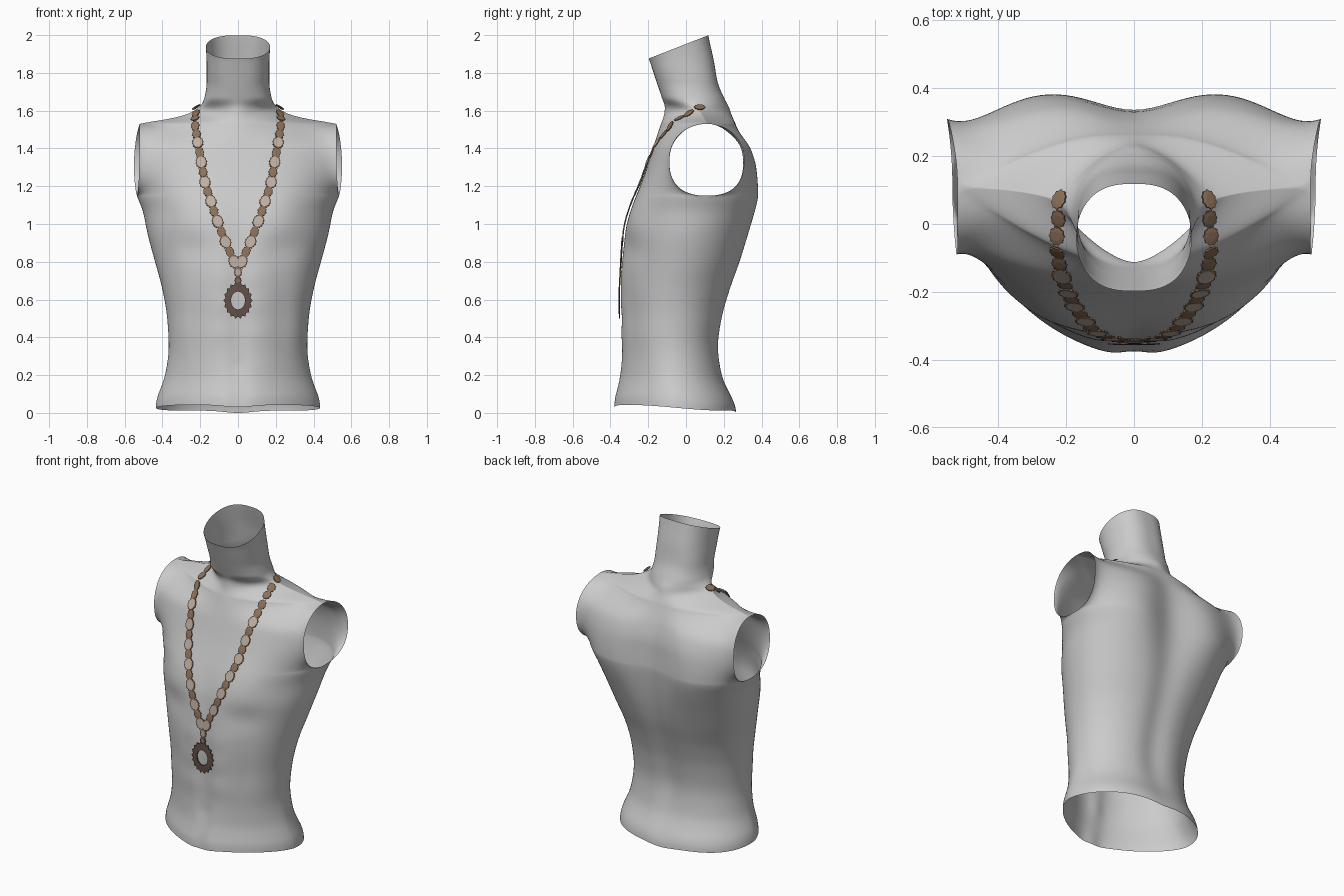
import bpy, bmesh, math
from mathutils import Vector, Matrix
from mathutils.bvhtree import BVHTree

cube = bpy.data.objects.get("Cube")
if cube:
    bpy.data.objects.remove(cube)


def material(name, rgb):
    m = bpy.data.materials.new(name)
    m.use_nodes = True
    m.diffuse_color = (*rgb, 1)
    m.node_tree.nodes["Principled BSDF"].inputs["Base Color"].default_value = (*rgb, 1)
    return m


grey = material("grey body", (0.6, 0.6, 0.6))
tan = material("tan bead", (0.27, 0.165, 0.10))
pale = material("pale stone", (0.52, 0.43, 0.37))
dark = material("dark brown", (0.13, 0.08, 0.065))

# Torso outline by height: z, half width, front y, back y, side y
ROWS = [
    (0.0, .435, -.39, .265, -.05), (0.2, .385, -.358, .197, -.07),
    (0.35, .367, -.345, .18, -.07), (0.5, .375, -.345, .2, -.06),
    (0.65, .40, -.35, .242, -.04), (0.8, .44, -.345, .295, 0),
    (0.95, .48, -.325, .34, .04), (1.08, .507, -.285, .37, .09),
    (1.15, .535, -.26, .38, .11), (1.3, .537, -.208, .372, .11),
    (1.42, .532, -.17, .338, .11), (1.53, .52, -.135, .285, .11),
    (1.555, .37, -.125, .27, .10), (1.585, .26, -.117, .252, .08),
    (1.62, .205, -.113, .234, .06), (1.66, .18, -.125, .207, .03),
    (1.75, .166, -.155, .168, .01), (1.85, .166, -.188, .15, -.02),
    (2.08, .18, -.265, .11, -.08)]


def slope(i, k):
    if i in (0, len(ROWS) - 1):
        return 0
    a, b, c = ROWS[i - 1], ROWS[i], ROWS[i + 1]
    d, e = (b[k] - a[k]) / (b[0] - a[0]), (c[k] - b[k]) / (c[0] - b[0])
    return 2 * d * e / (d + e) if d * e > 0 else 0


def outline(z, k):
    """Smooth interpolation of the outline without overshoot."""
    i = max(j for j in range(len(ROWS) - 1) if ROWS[j][0] <= z + 1e-9)
    a, b = ROWS[i], ROWS[i + 1]
    h = b[0] - a[0]
    t = (z - a[0]) / h
    s = t * t * (3 - 2 * t)
    return (a[k] * (1 - s) + b[k] * s + h * slope(i, k) * t * (1 - t) ** 2
            - h * slope(i + 1, k) * t * t * (1 - t))


def bump(v, width):
    return math.exp(-(v / width) ** 2)


def step(v, lo, hi):
    t = min(1, max(0, (v - lo) / (hi - lo)))
    return t * t * (3 - 2 * t)


ARM_Z, ARM_H, ARM_D = 1.34, 0.19, 0.2


def front_relief(x, z):
    ax = abs(x)
    r = .022 * bump(ax - .24, .15) * bump(z - 1.07, .14)           # chest
    r -= .015 * bump(ax - .25, .12) * bump(z - .87, .07)           # below chest
    r -= .015 * bump(x, .05) * step(z, 1.15, .9)                   # centre line
    r -= .01 * bump(x, .025) * bump(z - .25, .035)                 # navel
    r += .005 * bump(ax - .09, .06) * sum(bump(z - c, .05) for c in (.42, .57, .72))
    r -= .01 * bump(ax - .24, .05) * bump(z - .5, .25)             # flank
    return r


def back_relief(x, z):
    ax = abs(x)
    upper = bump(z - 1.2, .3)
    r = -(.022 + .025 * upper) * bump(x, .08 + .06 * upper) * step(z, 1.7, 1.45) * step(z, .0, .4)
    r += .013 * bump(ax - .28, .13) * upper                        # shoulder blade
    return r


def surface_point(t, z, side):
    """side -1 is the front sheet, +1 the back sheet."""
    w, yf, yb, ye = (outline(z, k) for k in (1, 2, 3, 4))
    u = math.sin(math.pi / 2 * t)
    au = abs(u)
    d = min(1, abs(z - ARM_Z) / ARM_H)
    e = 2.5 if z < ARM_Z else 2.1
    arm = (1 - d ** e) ** (1 / e) if d < 1 - 1e-6 else 0
    half, mid = (yb - yf) / 2, (yf + yb) / 2
    # Belly is more pointed in front near the hem, chest and neck are squarer
    low = step(z, .45, .1) * (side < 0)
    power = 2.25 - .6 * low + .5 * step(z, 1.65, 1.8) + .75 * bump(z - 1.2, .22)
    body = half * max(0, 1 - au ** power) ** (.5 + .09 * low)
    # Shoulder tops fall away from a narrow ridge
    ridge = step(z, 1.40, 1.53) * step(z, 1.67, 1.58)
    body += ridge * (half * max(0, 1 - au ** 1.5) - body)
    lip = ARM_D * arm * (.6 + .4 * au * au)
    depth = (body ** 4 + lip ** 4) ** .25 - (1 - au ** 4) * (
        (half ** 4 + (.6 * ARM_D * arm) ** 4) ** .25 - half)
    y = mid + (ye - mid) * au ** 2 + side * depth
    x = w * u
    relief = front_relief(x, z) if side < 0 else back_relief(x, z)
    y += side * relief * max(0, 1 - au ** 4)
    x += .07 * (y - .11) * u * au ** 5 * arm
    # The hem rises gently toward the front
    hem = step(z, .3, 0) * (.012 + .03 * step(y, .2, -.3) - .012 * bump(x, .1))
    return Vector((x, y, z + hem))


# Torso: front and back sheets that join wherever the sides close
N = 64
levels = [1.15 * i / 60 for i in range(60)]
levels += [ARM_Z - ARM_H * math.cos(math.pi * i / 36) for i in range(36)]
levels += [1.53 + .54 * i / 80 for i in range(81)]
bm = bmesh.new()
for side in (-1, 1):
    grid = [[bm.verts.new(surface_point(2 * j / N - 1, z, side)) for j in range(N + 1)]
            for z in levels]
    for a, b in zip(grid, grid[1:]):
        for j in range(N):
            quad = (a[j], a[j + 1], b[j + 1], b[j])
            bm.faces.new(quad if side < 0 else quad[::-1])
bmesh.ops.remove_doubles(bm, verts=bm.verts, dist=.0004)
# Slanted neck opening
bmesh.ops.bisect_plane(bm, geom=bm.verts[:] + bm.edges[:] + bm.faces[:],
                       plane_co=(0, -.2, 1.875), plane_no=(0, -.125, .32),
                       clear_outer=True)
for f in bm.faces:
    f.smooth = True
# Ease the seams between the levels, leaving the open rims in place
inside = [v for v in bm.verts if not v.is_boundary and .1 < v.co.z < 1.7]
for _ in range(6):
    bmesh.ops.smooth_vert(bm, verts=inside, factor=.5, use_axis_x=True,
                          use_axis_y=True, use_axis_z=True)
bm.normal_update()
tree = BVHTree.FromBMesh(bm)
mesh = bpy.data.meshes.new("torso")
bm.to_mesh(mesh)
bm.free()
mesh.materials.append(grey)
torso = bpy.data.objects.new("torso", mesh)
bpy.context.collection.objects.link(torso)


def resting_place(point):
    """Point lifted just clear of the torso, with the outward direction."""
    loc, n, _, _ = tree.find_nearest(point)
    if n.dot(Vector((0, -.7, .5))) < 0:
        n = -n
    return loc + n * min(.02, max(.008, (point - loc).dot(n))), n


def medallion(name, loc, n, along, rx, rz, teeth, inner, mats, open_centre=False):
    """Scalloped oval plate with a stone or an opening in the middle."""
    up = (along - n * along.dot(n)).normalized()
    frame = Matrix((up.cross(n), up, n)).transposed()
    count = teeth * 2
    b = bmesh.new()

    def ring(scale, h, scallop):
        out = []
        for i in range(count):
            a = math.pi * i / teeth
            r = scale * (1 - scallop * (i % 2))
            out.append(b.verts.new(loc + frame @ Vector((rx * r * math.cos(a),
                                                         rz * r * math.sin(a), h))))
        return out

    rings = [ring(inner, 0, 0), ring(1, 0, .13), ring(1, .005, .13), ring(inner, .007, 0)]
    pairs = list(zip(rings, rings[1:]))
    if open_centre:
        pairs.append((rings[3], rings[0]))
    else:
        b.faces.new(rings[3]).material_index = 1
        b.faces.new(rings[0][::-1])
    for p, q in pairs:
        for i in range(count):
            k = (i + 1) % count
            b.faces.new((p[i], p[k], q[k], q[i]))
    m = bpy.data.meshes.new(name)
    b.to_mesh(m)
    b.free()
    for mat in mats:
        m.materials.append(mat)
    bpy.context.collection.objects.link(bpy.data.objects.new(name, m))


# Necklace path on the left half, mirrored to the right
PATH = [Vector(p) for p in [
    (.212, .07, 1.605), (.224, -.03, 1.55), (.219, -.12, 1.47), (.20, -.19, 1.36),
    (.175, -.24, 1.22), (.13, -.28, 1.07), (.075, -.32, .92), (.02, -.34, .80)]]
lengths = [(b - a).length for a, b in zip(PATH, PATH[1:])]
COUNT = 18


def along_path(s):
    for a, b, l in zip(PATH, PATH[1:], lengths):
        if s <= l + 1e-6:
            return a.lerp(b, s / l), (b - a).normalized()
        s -= l


for sign, word in ((1, "left"), (-1, "right")):
    for i in range(COUNT):
        p, d = along_path(sum(lengths) * i / (COUNT - 1))
        p, d = Vector((p.x * sign, p.y, p.z)), Vector((d.x * sign, d.y, d.z))
        spot, out = resting_place(p)
        if i % 2 and i > 4:
            medallion(f"{word}_stone_{i}", spot, out, d, .031, .039, 14, .76, (tan, pale))
        else:
            medallion(f"{word}_bead_{i}", spot, out, d, .024, .031, 10, .5, (tan, tan))

# Hanging links and the open pendant
down, front = Vector((0, 0, -1)), Vector((0, -1, 0))
medallion("upper_link", Vector((0, -.345, .745)), front, down, .022, .03, 10, .6, (tan, pale))
medallion("lower_link", Vector((0, -.347, .70)), front, down, .02, .024, 8, .5, (dark, tan))
medallion("pendant", Vector((0, -.35, .595)), front, down, .077, .098, 18, .48, (dark, dark), True)
